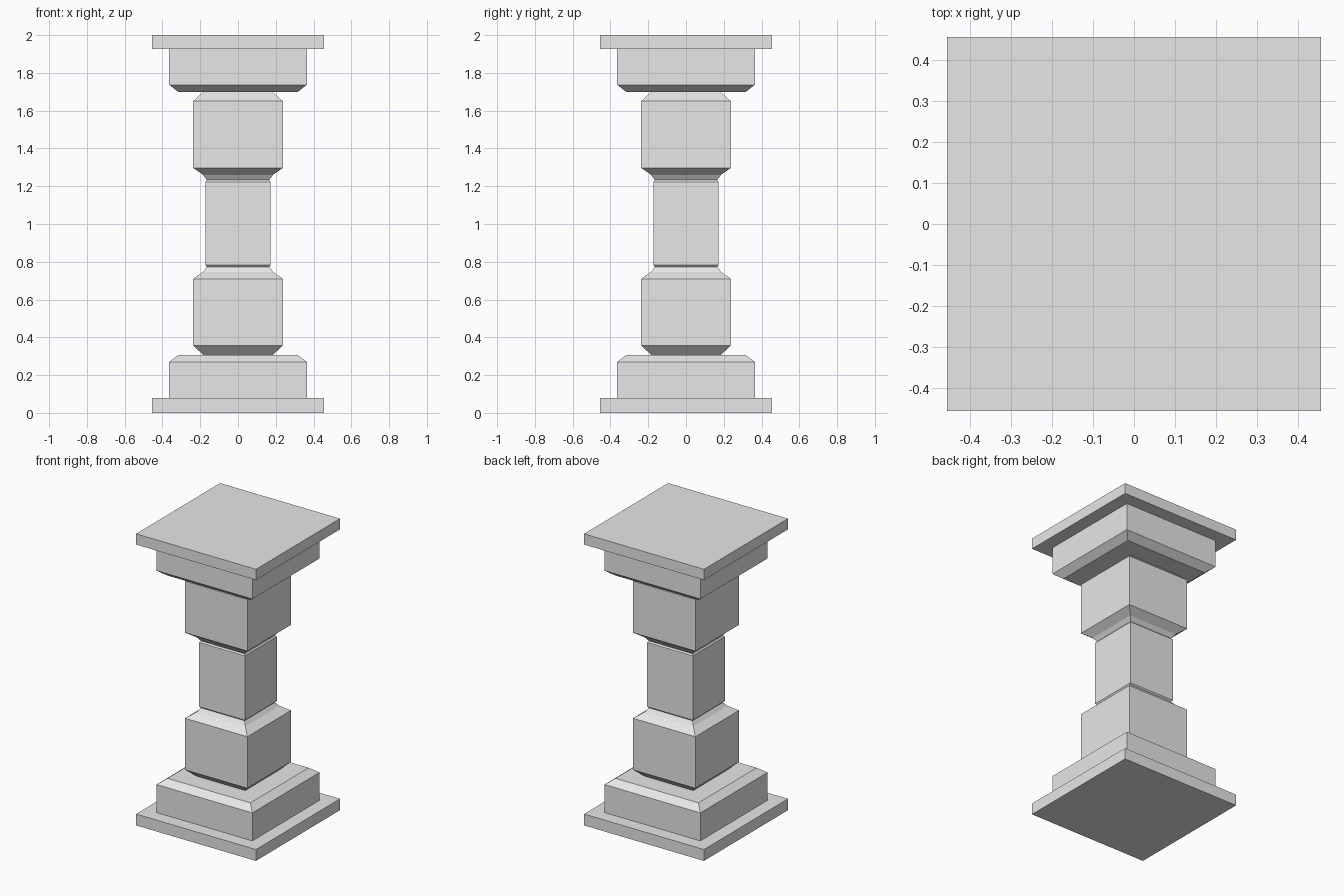
import bpy
import bmesh

cube = bpy.data.objects.get("Cube")
if cube:
    bpy.data.objects.remove(cube, do_unlink=True)

# One plain stone colour
stone = bpy.data.materials.new("grey_stone")
stone.use_nodes = True
colour = (0.8, 0.8, 0.8, 1.0)
stone.diffuse_color = colour
stone.node_tree.nodes["Principled BSDF"].inputs["Base Color"].default_value = colour


def square_part(name, profile):
    """Stack square rings from (half width, height) pairs and cap both ends."""
    bm = bmesh.new()
    rings = [[bm.verts.new((sx * w, sy * w, z))
              for sx, sy in ((-1, -1), (1, -1), (1, 1), (-1, 1))]
             for w, z in profile]
    for low, high in zip(rings, rings[1:]):
        for i in range(4):
            j = (i + 1) % 4
            bm.faces.new((low[i], low[j], high[j], high[i]))
    bm.faces.new(rings[0][::-1])
    bm.faces.new(rings[-1])
    mesh = bpy.data.meshes.new(name)
    bm.to_mesh(mesh)
    bm.free()
    mesh.materials.append(stone)
    obj = bpy.data.objects.new(name, mesh)
    bpy.context.collection.objects.link(obj)
    return obj


# Foot: flat slab and chamfered block
square_part("bottom_slab", [(0.455, 0), (0.455, 0.078)])
square_part("base_block", [(0.364, 0.078), (0.364, 0.27), (0.315, 0.307)])

# Pillar: two chamfered blocks with a slimmer shaft between them
square_part("lower_block", [(0.185, 0.307), (0.237, 0.357), (0.237, 0.71),
                            (0.185, 0.747), (0.165, 0.773)])
square_part("shaft", [(0.165, 0.773), (0.173, 0.782),
                      (0.173, 1.223), (0.165, 1.232)])
square_part("upper_block", [(0.165, 1.232), (0.185, 1.26), (0.237, 1.297),
                            (0.237, 1.65), (0.185, 1.698)])

# Head: chamfered block and flat slab
square_part("capital_block", [(0.315, 1.698), (0.364, 1.737), (0.364, 1.926)])
square_part("top_slab", [(0.455, 1.926), (0.455, 2)])
